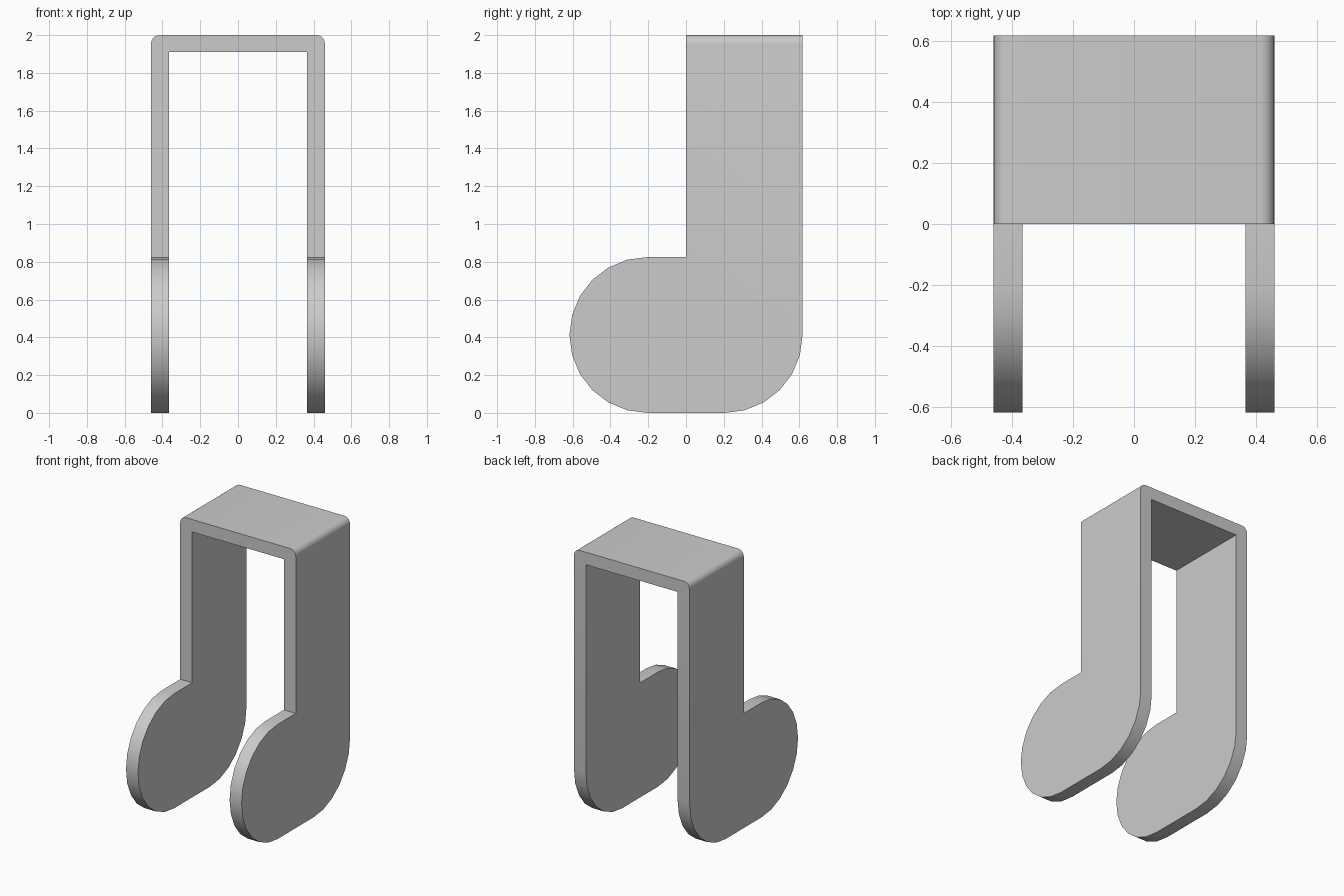
import bpy, bmesh
from math import cos, sin, radians

default = bpy.data.objects.get("Cube")
if default:
    bpy.data.objects.remove(default, do_unlink=True)

HALF_W, INNER_W = 0.46, 0.365     # outer and inner half width
BACK, HEIGHT = 0.617, 2.0
R = 0.4125                        # radius of the rounded feet
CORNER = 0.045                    # rounding of the top corners
CEILING = 1.91                    # underside of the bridge

grey = bpy.data.materials.new("plain grey")
grey.use_nodes = True
grey.diffuse_color = (0.6, 0.6, 0.6, 1)
grey.node_tree.nodes["Principled BSDF"].inputs["Base Color"].default_value = (0.6, 0.6, 0.6, 1)


def arc(cy, start, end, steps):
    """Points (y, z) on a foot arc, angles in degrees."""
    for i in range(steps + 1):
        a = radians(start + (end - start) * i / steps)
        yield cy + R * cos(a), R + R * sin(a)


# Side profile: rounded foot pointing forward, upright leg behind
profile = [(0, HEIGHT), (0, 2 * R)]
profile += arc(R - BACK, 90, 270, 12)
profile += arc(BACK - R, 270, 360, 6)
profile += [(BACK, HEIGHT)]

# Extrude the profile across the full width
bm = bmesh.new()
face = bm.faces.new([bm.verts.new((-HALF_W, y, z)) for y, z in profile])
extruded = bmesh.ops.extrude_face_region(bm, geom=[face])["geom"]
bmesh.ops.translate(bm, vec=(2 * HALF_W, 0, 0),
                    verts=[v for v in extruded if isinstance(v, bmesh.types.BMVert)])
bmesh.ops.recalc_face_normals(bm, faces=bm.faces)

# Round the two top side edges
top_sides = [e for e in bm.edges
             if all(v.co.z > HEIGHT - 0.001 for v in e.verts)
             and abs(e.verts[0].co.x - e.verts[1].co.x) < 0.001]
bmesh.ops.bevel(bm, geom=top_sides, offset=CORNER, segments=6, profile=0.5, affect='EDGES')

mesh = bpy.data.meshes.new("arched_stand")
bm.to_mesh(mesh)
bm.free()
stand = bpy.data.objects.new("arched_stand", mesh)
bpy.context.collection.objects.link(stand)
mesh.materials.append(grey)

# Cut the opening between the two legs
bpy.ops.mesh.primitive_cube_add(size=2, location=(0, 0, CEILING - 2))
cutter = bpy.context.object
cutter.name = "opening_cutter"
cutter.scale = (INNER_W, 2, 2)
cutter.hide_render = True
cutter.data.materials.append(grey)
cut = stand.modifiers.new("opening", 'BOOLEAN')
cut.operation = 'DIFFERENCE'
cut.solver = 'EXACT'
cut.object = cutter

bpy.ops.object.select_all(action='DESELECT')
stand.select_set(True)
bpy.context.view_layer.objects.active = stand
bpy.ops.object.modifier_apply(modifier=cut.name)
bpy.data.objects.remove(cutter, do_unlink=True)

# Smooth curves, crisp edges
bpy.ops.object.shade_smooth_by_angle(angle=radians(30))
